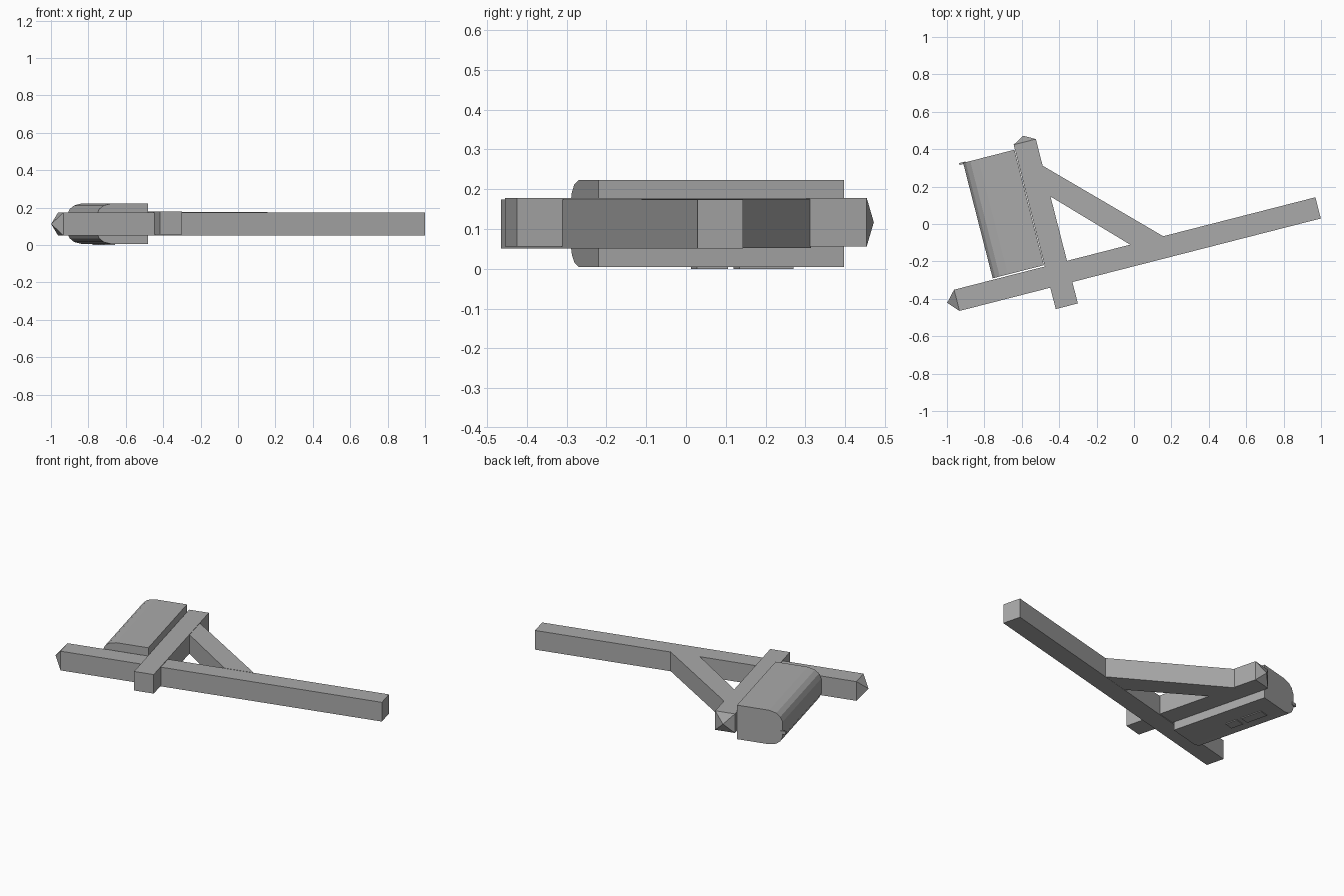
import bpy, bmesh, math
from mathutils import Matrix

if "Cube" in bpy.data.objects:
    bpy.data.objects.remove(bpy.data.objects["Cube"])

# Everything is laid out square to the post, then turned in plan
TURN = Matrix.Rotation(math.radians(14.35), 4, 'Z')
grey = bpy.data.materials.new("plain_grey")
grey.diffuse_color = (0.40, 0.40, 0.40, 1)
grey.use_nodes = True
grey.node_tree.nodes["Principled BSDF"].inputs["Base Color"].default_value = grey.diffuse_color


def finish(name, bm):
    bmesh.ops.recalc_face_normals(bm, faces=bm.faces)
    bm.transform(TURN)
    me = bpy.data.meshes.new(name)
    bm.to_mesh(me)
    bm.free()
    me.materials.append(grey)
    ob = bpy.data.objects.new(name, me)
    bpy.context.collection.objects.link(ob)
    return ob


def prism(name, pts, offset, tip=None):
    """Extrude a closed profile; tip = (side direction, apex height) adds a pyramid end."""
    bm = bmesh.new()
    face = bm.faces.new([bm.verts.new(p) for p in pts])
    ext = bmesh.ops.extrude_face_region(bm, geom=[face])
    verts = [g for g in ext["geom"] if isinstance(g, bmesh.types.BMVert)]
    bmesh.ops.translate(bm, verts=verts, vec=offset)
    if tip:
        axis, height = tip
        bmesh.ops.recalc_face_normals(bm, faces=bm.faces)
        bm.normal_update()
        end = max(bm.faces, key=lambda f: f.normal.dot(axis))
        apex = end.calc_center_median() + height * axis
        poke = bmesh.ops.poke(bm, faces=[end])
        poke["verts"][0].co = apex
    return finish(name, bm)


def box(name, x0, x1, y0, y1, z0, z1, tip=None):
    pts = [(x0, y0, z0), (x1, y0, z0), (x1, y1, z0), (x0, y1, z0)]
    return prism(name, pts, (0, 0, z1 - z0), tip)


X, Y, Z = Matrix.Identity(3)

# Timber frame: pointed post, pointed cross arm, diagonal brace
box("post", -1.019, 0.975, -0.219, -0.102, 0.051, 0.174, (-X, 0.053))
box("cross_arm", -0.518, -0.396, -0.337, 0.570, 0.056, 0.178, (Y, 0.034))
prism("brace", [(-0.40, 0.427, 0.052), (-0.40, 0.257, 0.052),
                (-0.045, -0.104, 0.052), (0.137, -0.104, 0.052)], (0, 0, 0.1235))

# Hanging block, flat against the arm and rounded on the far edge
mid = 0.114
half = [(-0.521, 0.109), (-0.72, 0.109), (-0.765, 0.098), (-0.790, 0.078), (-0.804, 0.048)]
profile = [(x, mid + h) for x, h in half] + [(x, mid - h) for x, h in reversed(half)]
prism("hanging_block", [(x, -0.094, z) for x, z in profile], (0, 0.637, 0))

# Small peg on the outer corner and thin plates underneath
box("peg", -0.825, -0.79, 0.537, 0.547, 0.085, 0.105)
box("under_plate_small", -0.69, -0.63, 0.19, 0.27, 0.0, 0.007)
box("under_plate_long", -0.69, -0.63, 0.30, 0.44, 0.0, 0.007)
